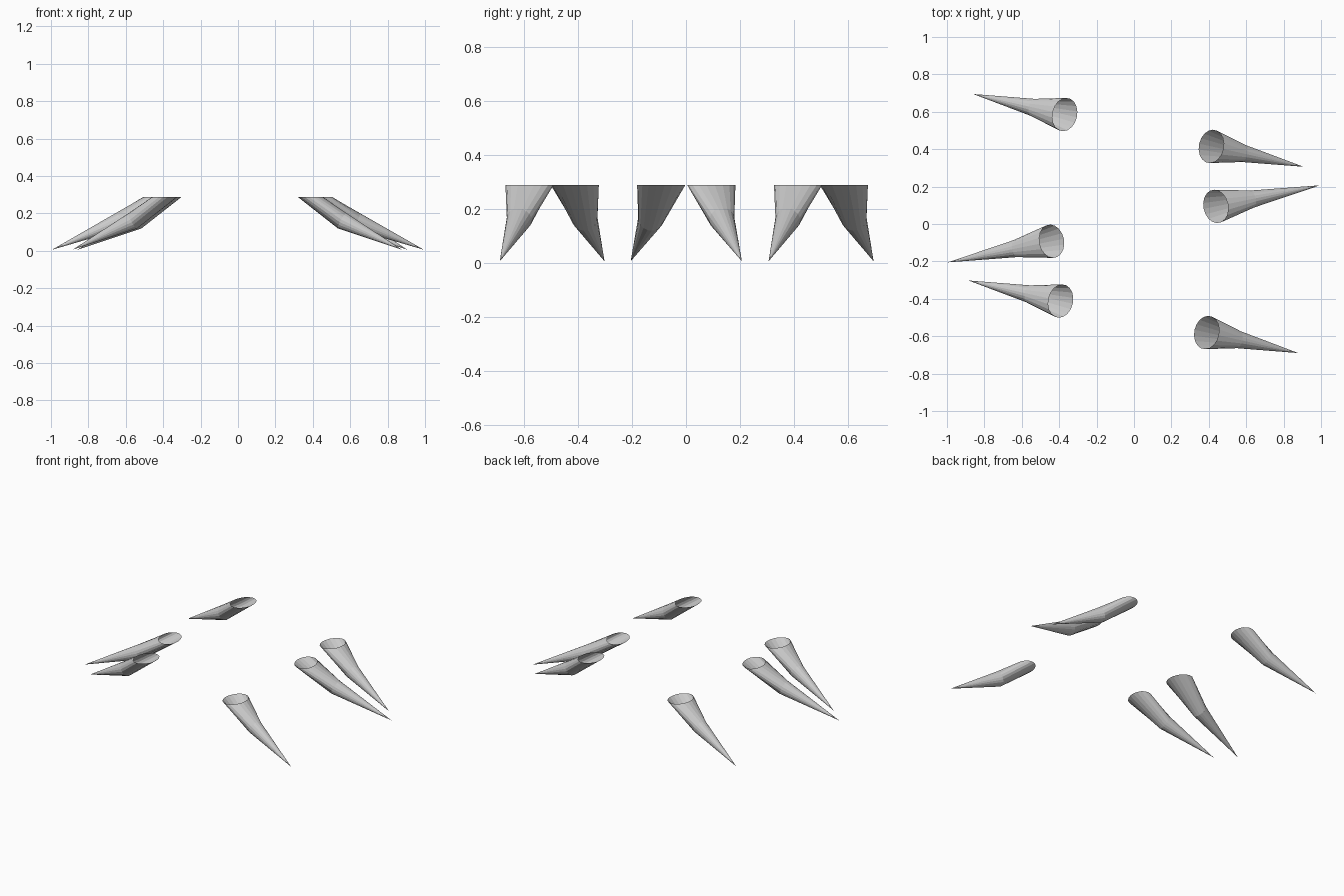
import bpy, bmesh, math
from mathutils import Vector

if "Cube" in bpy.data.objects:
    bpy.data.objects.remove(bpy.data.objects["Cube"])

SIDES = 18
TOP_Z, MID_Z, TIP_Z = 0.287, 0.16, 0.005


def ring(bm, centre, u, v, ru, rv):
    return [bm.verts.new(centre + u * ru * math.cos(t) + v * rv * math.sin(t))
            for t in (2 * math.pi * i / SIDES for i in range(SIDES))]


def spike(name, top, tip):
    """Open-topped bent spike from a level oval rim to a point on the ground."""
    a, t = Vector((*top, TOP_Z)), Vector((*tip, TIP_Z))
    out = (t - a)
    out.z = 0
    m = a + out * 0.345
    m.z = MID_Z
    out.normalize()
    side = Vector((-out.y, out.x, 0))
    axis = (t - a).normalized()
    up = axis.cross(side).normalized()
    if up.dot(out) < 0:
        up = -up
    bm = bmesh.new()
    rim = ring(bm, a, out, side, 0.066, 0.09)
    mid = ring(bm, m, up, side, 0.047, 0.047)
    point = bm.verts.new(t)
    for i in range(SIDES):
        j = (i + 1) % SIDES
        bm.faces.new((rim[j], rim[i], mid[i], mid[j]))
        bm.faces.new((mid[j], mid[i], point))
    me = bpy.data.meshes.new(name)
    bm.to_mesh(me)
    bm.free()
    ob = bpy.data.objects.new(name, me)
    bpy.context.collection.objects.link(ob)


# three spikes on each side: rim centre, tip
spike("spike_left_back", (-0.37, 0.585), (-0.86, 0.695))
spike("spike_left_middle", (-0.44, -0.092), (-0.995, -0.205))
spike("spike_left_front", (-0.392, -0.412), (-0.885, -0.302))
spike("spike_right_front", (0.388, -0.58), (0.878, -0.69))
spike("spike_right_middle", (0.437, 0.094), (0.995, 0.207))
spike("spike_right_back", (0.413, 0.415), (0.907, 0.306))
